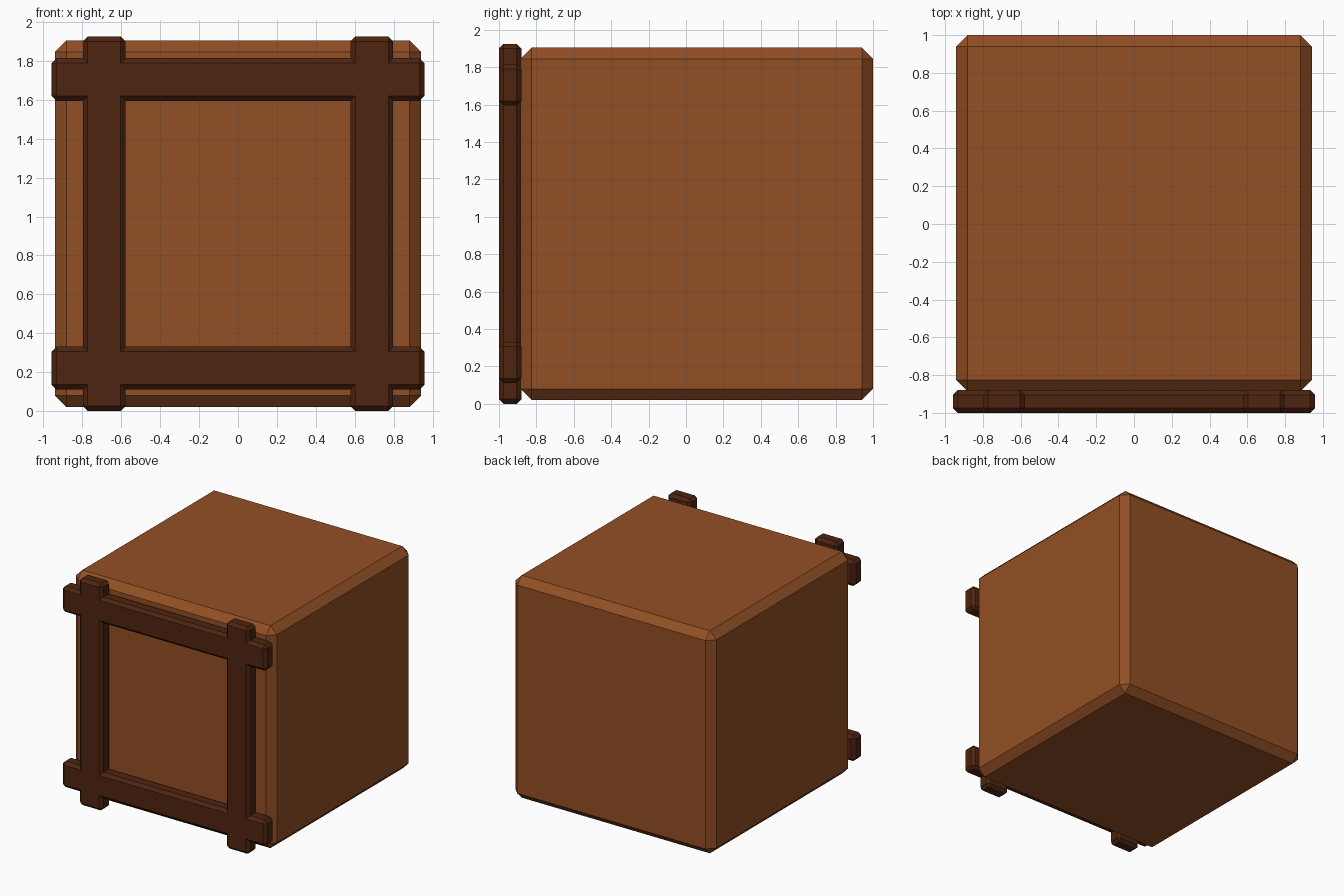
import bpy, bmesh

if "Cube" in bpy.data.objects:
    bpy.data.objects.remove(bpy.data.objects["Cube"])


def material(name, rgb):
    m = bpy.data.materials.new(name)
    m.diffuse_color = (*rgb, 1)
    m.use_nodes = True
    m.node_tree.nodes["Principled BSDF"].inputs["Base Color"].default_value = m.diffuse_color
    return m


def chamfered_box(name, lo, hi, chamfer, mat):
    """Box between two corners with single flat chamfers on every edge."""
    bm = bmesh.new()
    bmesh.ops.create_cube(bm, size=1)
    for v in bm.verts:
        v.co = [(a + b) / 2 + c * (b - a) for a, b, c in zip(lo, hi, v.co)]
    bmesh.ops.bevel(bm, geom=bm.edges[:], offset=chamfer, segments=1,
                    affect='EDGES', profile=0.5)
    bmesh.ops.recalc_face_normals(bm, faces=bm.faces[:])
    mesh = bpy.data.meshes.new(name)
    bm.to_mesh(mesh)
    bm.free()
    mesh.materials.append(mat)
    obj = bpy.data.objects.new(name, mesh)
    bpy.context.collection.objects.link(obj)
    return obj


wood = material("warm_brown_wood", (0.288, 0.078, 0.018))
dark = material("dark_brown_wood", (0.076, 0.018, 0.005))

# Main block
chamfered_box("crate_body", (-0.942, -0.885, 0.02), (0.942, 1.0, 1.905), 0.06, wood)

# Crossing frame bars on the front face
MID, HALF, FRONT, BACK = 0.9625, 0.11, -1.0, -0.88
for side, s in (("left", -1), ("right", 1)):
    x = s * 0.688
    chamfered_box(side + "_upright_bar", (x - HALF, FRONT, 0),
                  (x + HALF, BACK, 2 * MID), 0.025, dark)
for level, s in (("lower", -1), ("upper", 1)):
    z = MID + s * 0.742
    chamfered_box(level + "_cross_bar", (-0.958, FRONT, z - HALF),
                  (0.958, BACK, z + HALF), 0.025, dark)
